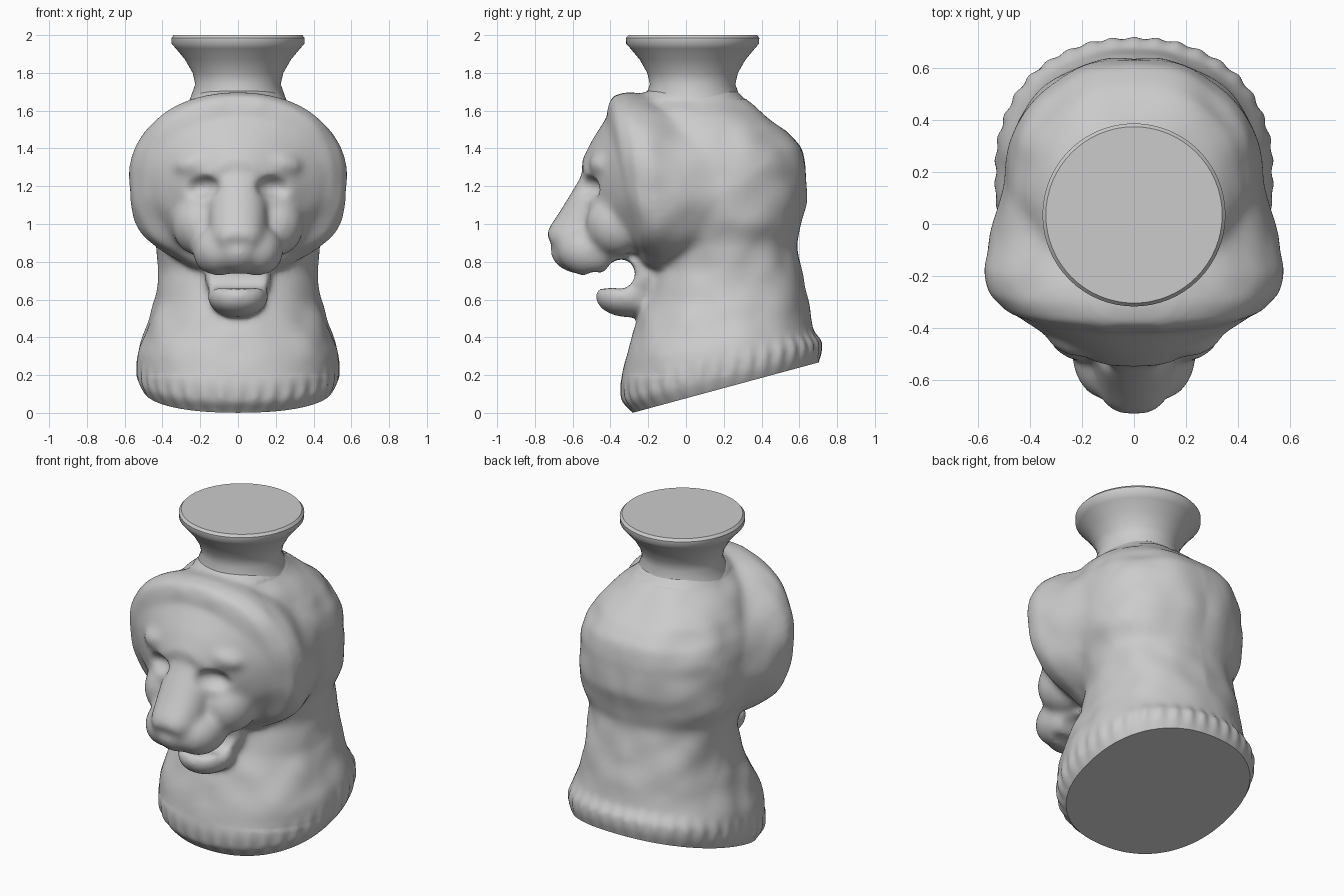
import bpy, bmesh, math
from mathutils import Vector, Matrix, noise

if "Cube" in bpy.data.objects:
    bpy.data.objects.remove(bpy.data.objects["Cube"])


def loft(bm, rings, power=2.2, n=48):
    """Skin rings; each is (end point a (y,z), end point b (y,z), half width)."""
    loops = []
    for a, b, hw in rings:
        a, b = Vector((0, *a)), Vector((0, *b))
        mid, half = (a + b) / 2, (b - a) / 2
        loop = []
        for i in range(n):
            t = 2 * math.pi * i / n
            c, s = math.cos(t), math.sin(t)
            u = math.copysign(abs(c) ** (2 / power), c)
            v = math.copysign(abs(s) ** (2 / power), s)
            loop.append(bm.verts.new(mid + half * u + Vector((hw * v, 0, 0))))
        loops.append(loop)
    faces = [bm.faces.new(loops[0][::-1]), bm.faces.new(loops[-1])]
    for p, q in zip(loops, loops[1:]):
        for i in range(n):
            j = (i + 1) % n
            faces.append(bm.faces.new((p[i], p[j], q[j], q[i])))
    bmesh.ops.recalc_face_normals(bm, faces=faces)


def blob(bm, loc, rad, tilt=0):
    """Ellipsoid, repeated on the other side when it sits off centre."""
    for sx in ((1, -1) if loc[0] else (1,)):
        m = (Matrix.Translation((loc[0] * sx, loc[1], loc[2]))
             @ Matrix.Rotation(math.radians(tilt * sx), 4, 'Y')
             @ Matrix.Diagonal((*rad, 1)))
        bmesh.ops.create_uvsphere(bm, u_segments=32, v_segments=20, radius=1, matrix=m)


def to_object(bm, name):
    me = bpy.data.meshes.new(name)
    bm.to_mesh(me)
    bm.free()
    ob = bpy.data.objects.new(name, me)
    bpy.context.collection.objects.link(ob)
    return ob


bm = bmesh.new()
# neck with tilted collar, and back of the head
loft(bm, [((-.24, -.06), (.69, .20), .45), ((-.28, 0), (.70, .26), .505),
          ((-.34, .06), (.72, .32), .535), ((-.35, .15), (.72, .38), .54),
          ((-.325, .27), (.67, .43), .525), ((-.28, .42), (.655, .52), .48),
          ((-.22, .58), (.645, .62), .435), ((-.16, .75), (.61, .78), .42),
          ((-.15, .88), (.58, .9), .435), ((-.2, 1), (.61, 1), .475),
          ((-.3, 1.1), (.635, 1.1), .49), ((-.3, 1.2), (.64, 1.2), .495),
          ((-.3, 1.3), (.635, 1.3), .485), ((-.3, 1.4), (.61, 1.4), .46),
          ((-.3, 1.5), (.53, 1.5), .41), ((-.28, 1.6), (.39, 1.6), .32),
          ((-.26, 1.66), (.30, 1.67), .25), ((-.2, 1.71), (.26, 1.72), .21)], 2.25)
# mane ruff around the face
loft(bm, [((.5, .92), (.42, 1.42), .37), ((.34, .87), (.25, 1.52), .455),
          ((.2, .80), (.1, 1.59), .5), ((.0, .75), (-.08, 1.64), .55),
          ((-.13, .735), (-.22, 1.69), .585), ((-.22, .77), (-.31, 1.70), .57),
          ((-.27, .84), (-.39, 1.68), .50), ((-.30, .95), (-.42, 1.60), .40)], 2.15)
blob(bm, (.1, -.33, 1.6), (.11, .09, .09))
# face sloping forward, and nose bridge
loft(bm, [((-.20, .80), (-.36, 1.64), .535), ((-.29, .83), (-.43, 1.55), .43),
          ((-.37, .85), (-.50, 1.44), .31), ((-.46, .86), (-.555, 1.33), .19)], 2.1)
loft(bm, [((-.30, .86), (-.47, 1.42), .21), ((-.42, .85), (-.575, 1.22), .16),
          ((-.5, .82), (-.66, 1.08), .15), ((-.6, .83), (-.72, .99), .13),
          ((-.68, .85), (-.742, .945), .085)])
# muzzle, cheeks, brows, jaw and its corners
blob(bm, (.1, -.50, .86), (.14, .18, .14), -15)
blob(bm, (0, -.55, .86), (.14, .17, .125))
blob(bm, (.2, -.36, 1.0), (.15, .17, .17))
blob(bm, (.2, -.40, 1.32), (.15, .115, .08), 8)
blob(bm, (0, -.29, .74), (.17, .16, .15))
blob(bm, (0, -.31, .615), (.16, .17, .108))
blob(bm, (.09, -.20, .72), (.08, .1, .12))
head = to_object(bm, "animal_head")

# hollows: open mouth, eyes, groove under the nose
bm = bmesh.new()
for y, z, r in ((-.345, .735, .08), (-.43, .70, .045), (-.49, .70, .05)):
    bmesh.ops.create_cone(bm, cap_ends=True, segments=32, radius1=r, radius2=r, depth=.6,
                          matrix=Matrix.Translation((0, y, z)) @ Matrix.Rotation(math.pi / 2, 4, 'Y'))
blob(bm, (.21, -.56, 1.19), (.12, .12, .07), 8)
blob(bm, (.035, -.75, .87), (.06, .05, .016))
cutter = to_object(bm, "hollow_cutter")
cutter.hide_render = True


def remesh(ob, size):
    m = ob.modifiers.new("fuse", 'REMESH')
    m.mode, m.voxel_size = 'VOXEL', size


remesh(cutter, .01)
remesh(head, .014)
cut = head.modifiers.new("cut", 'BOOLEAN')
cut.operation, cut.object, cut.solver = 'DIFFERENCE', cutter, 'EXACT'
remesh(head, .014)
sm = head.modifiers.new("soften", 'SMOOTH')
sm.factor, sm.iterations = .5, 24
deps = bpy.context.evaluated_depsgraph_get()
bm = bmesh.new()
bm.from_mesh(bpy.data.meshes.new_from_object(head.evaluated_get(deps)))
head.modifiers.clear()
bpy.data.objects.remove(cutter)

# mane locks and collar scallops
bm.normal_update()
moves = []
for v in bm.verts:
    x, y, z = v.co
    h = z - .271 * (y + .27)
    d = 0
    if h < .3:
        a = math.atan2(x, y - .2)
        d = .005 * math.cos(38 * a) * max(0, 1 - abs(h - .1) / .1)
    if .2 < z < 1.66 and y > -.4:
        p = Vector((abs(x) * 5, y * 5 + z * 4, z * 5 - y * 4))
        d += .014 * noise.noise(p) * min(1, (y + .4) * 6) * min(1, max(0, h) * 3)
    moves.append(v.normal * d)
for v, m in zip(bm.verts, moves):
    v.co += m
# flat slanted base
res = bmesh.ops.bisect_plane(bm, geom=bm.verts[:] + bm.edges[:] + bm.faces[:],
                             plane_co=(0, -.27, .004), plane_no=(0, -.26, .96), clear_inner=True)
rim = [e for e in res['geom_cut'] if isinstance(e, bmesh.types.BMEdge)]
bmesh.ops.contextual_create(bm, geom=rim)
bm.to_mesh(head.data)
bm.free()

# flared pouring neck on top
bm = bmesh.new()
profile = [(0, 1.55), (.28, 1.6), (.255, 1.66), (.226, 1.74), (.24, 1.80), (.28, 1.87),
           (.33, 1.93), (.352, 1.955), (.353, 1.985), (.34, 2), (0, 2)]
vs = [bm.verts.new((0, .035 + r, z)) for r, z in profile]
es = [bm.edges.new(p) for p in zip(vs, vs[1:])]
bmesh.ops.spin(bm, geom=vs + es, cent=(0, .035, 0), axis=(0, 0, 1), angle=2 * math.pi, steps=64)
bmesh.ops.remove_doubles(bm, verts=bm.verts[:], dist=1e-4)
bmesh.ops.recalc_face_normals(bm, faces=bm.faces[:])
spout = to_object(bm, "flared_neck")

for ob in (head, spout):
    bpy.ops.object.select_all(action='DESELECT')
    ob.select_set(True)
    bpy.context.view_layer.objects.active = ob
    bpy.ops.object.shade_smooth_by_angle(angle=math.radians(40))
